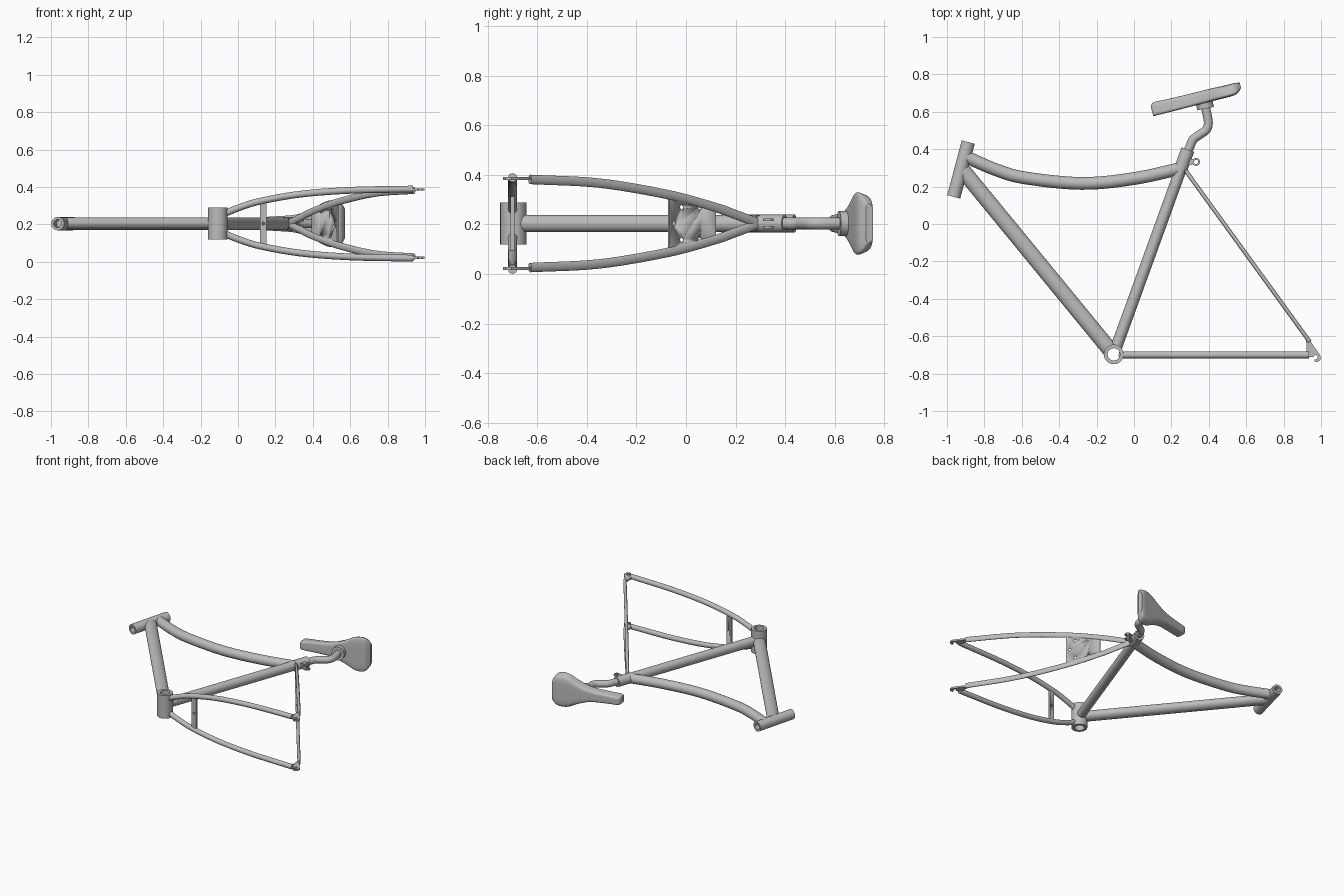
import bpy, bmesh
from math import sin, cos, pi, copysign
from mathutils import Vector, Matrix

cube = bpy.data.objects.get("Cube")
if cube:
    bpy.data.objects.remove(cube, do_unlink=True)

MID = 0.204                      # height of the frame's plane of symmetry
UP = Vector((0, 0, 1))
GREY = (0.5, 0.5, 0.5, 1)

metal = bpy.data.materials.new("plain grey")
metal.use_nodes = True
metal.diffuse_color = GREY
metal.node_tree.nodes["Principled BSDF"].inputs["Base Color"].default_value = GREY


def finish(name, bm):
    """Turn a bmesh into a shaded, coloured object."""
    bmesh.ops.recalc_face_normals(bm, faces=bm.faces)
    mesh = bpy.data.meshes.new(name)
    bm.to_mesh(mesh)
    bm.free()
    mesh.materials.append(metal)
    obj = bpy.data.objects.new(name, mesh)
    bpy.context.collection.objects.link(obj)
    bpy.ops.object.select_all(action='DESELECT')
    obj.select_set(True)
    bpy.context.view_layer.objects.active = obj
    bpy.ops.object.shade_smooth_by_angle(angle=0.6)
    return obj


def loft(name, rings, cyclic=False):
    """Skin a list of rings, capped or joined end to start."""
    bm = bmesh.new()
    rows = [[bm.verts.new(p) for p in ring] for ring in rings]
    pairs = list(zip(rows, rows[1:]))
    if cyclic:
        pairs.append((rows[-1], rows[0]))
    else:
        bm.faces.new(rows[0])
        bm.faces.new(rows[-1])
    for a, b in pairs:
        for i in range(len(a)):
            j = (i + 1) % len(a)
            bm.faces.new((a[i], a[j], b[j], b[i]))
    return finish(name, bm)


def spline(points, steps=8):
    """Catmull-Rom curve through the points."""
    p = [Vector(q) for q in points]
    p = [2 * p[0] - p[1]] + p + [2 * p[-1] - p[-2]]
    out = []
    for a, b, c, d in zip(p, p[1:], p[2:], p[3:]):
        for k in range(steps):
            t = k / steps
            out.append(b + (c - a) * (t / 2) + (2 * a - 5 * b + 4 * c - d) * (t * t / 2)
                       + (3 * b - a - 3 * c + d) * (t ** 3 / 2))
    return out + [p[-2]]


def ring(center, axis, flat, tall, sides=28):
    """Ellipse across an axis: flat in the frame plane, tall along z."""
    axis = axis.normalized()
    n = axis.cross(UP if abs(axis.z) < 0.9 else Vector((0, 1, 0))).normalized()
    b = n.cross(axis)
    return [center + n * flat * cos(2 * pi * i / sides) + b * tall * sin(2 * pi * i / sides)
            for i in range(sides)]


def tube(name, points, flat, tall=None):
    path = spline(points) if len(points) > 2 else [Vector(p) for p in points]
    last = len(path) - 1
    return loft(name, [ring(p, path[min(i + 1, last)] - path[max(i - 1, 0)], flat, tall or flat)
                       for i, p in enumerate(path)])


def pipe(name, a, b, outer, inner, depth=None):
    """Straight pipe, bored through or to a depth at each end."""
    a, b = Vector(a), Vector(b)
    d = (b - a).normalized()
    stops = [(a, inner), (a, outer), (b, outer), (b, inner)]
    if depth:
        stops = [(a + d * depth, inner)] + stops + [(b - d * depth, inner)]
    return loft(name, [ring(c, d, r, r) for c, r in stops], cyclic=not depth)


def plate(name, outline, thick, matrix, holes=(), radius=0.01):
    """Flat outline extruded about its own plane, with drilled holes."""
    bm = bmesh.new()
    face = bm.faces.new([bm.verts.new((x, y, -thick / 2)) for x, y in outline])
    new = bmesh.ops.extrude_face_region(bm, geom=[face])["geom"]
    bmesh.ops.translate(bm, vec=(0, 0, thick),
                        verts=[v for v in new if isinstance(v, bmesh.types.BMVert)])
    bm.transform(matrix)
    obj = finish(name, bm)
    if holes:
        bm = bmesh.new()
        for x, y in holes:
            bmesh.ops.create_cone(bm, cap_ends=True, segments=20, radius1=radius, radius2=radius,
                                  depth=0.1, matrix=matrix @ Matrix.Translation((x, y, 0)))
        cutter = finish("hole_cutter", bm)
        cutter.hide_render = True
        mod = obj.modifiers.new("holes", 'BOOLEAN')
        mod.object = cutter
        mod.solver = 'EXACT'
        bpy.context.view_layer.objects.active = obj
        bpy.ops.object.modifier_apply(modifier=mod.name)
        bpy.data.objects.remove(cutter, do_unlink=True)
    return obj


def frame_axes(x, y, origin):
    """Matrix whose local x and y run along the given directions."""
    x, y = Vector(x).normalized(), Vector(y).normalized()
    m = Matrix((x, y, x.cross(y))).transposed().to_4x4()
    return Matrix.Translation(origin) @ m


def flat_points(points):
    return [(x, y, MID) for x, y in points]


# Main frame
pipe("head_tube", (-0.964, 0.145, MID), (-0.886, 0.438, MID), 0.036, 0.022, 0.06)
pipe("bottom_bracket_shell", (-0.108, -0.697, MID - 0.085), (-0.108, -0.697, MID + 0.085),
     0.053, 0.033)
tube("down_tube", flat_points([(-0.914, 0.285), (-0.129, -0.672)]), 0.042, 0.034)
tube("top_tube", flat_points([(-0.9, 0.36), (-0.74, 0.291), (-0.585, 0.247), (-0.28, 0.217),
                              (0, 0.243), (0.265, 0.3)]), 0.034)
tube("seat_tube", flat_points([(-0.094, -0.657), (0.262, 0.325)]), 0.031, 0.034)
pipe("seat_collar", (0.252, 0.3, MID), (0.288, 0.398, MID), 0.036, 0.022, 0.02)

# Collar clamp ears
for side, word in ((1, "left"), (-1, "right")):
    z = MID + side * 0.016
    pipe(word + "_clamp_ear", (0.332, 0.332, z - 0.005), (0.332, 0.332, z + 0.005), 0.021, 0.011)
    plate(word + "_clamp_tab", [(0.27, 0.31), (0.315, 0.318), (0.315, 0.346), (0.28, 0.355)],
          0.01, Matrix.Translation((0, 0, z)))

# Seat post and its head
tube("seat_post", flat_points([(0.276, 0.365), (0.297, 0.41), (0.317, 0.452), (0.35, 0.477),
                               (0.387, 0.505), (0.397, 0.548), (0.382, 0.625)]), 0.024)
tube("saddle_clamp", flat_points([(0.383, 0.617), (0.376, 0.65)]), 0.045, 0.05)

# Saddle: stations are length, half width, bottom, top
along, lift = Vector((0.969, 0.247, 0)), Vector((-0.247, 0.969, 0))
nose = Vector((0.103, 0.576, MID))
stations = [(0, 0.027, 0, 0.052), (0.02, 0.036, 0, 0.072), (0.1, 0.041, 0, 0.07),
            (0.22, 0.052, 0, 0.068), (0.31, 0.087, 0, 0.068), (0.38, 0.125, 0, 0.066),
            (0.43, 0.133, 0, 0.065), (0.465, 0.122, 0.006, 0.065), (0.492, 0.085, 0.03, 0.06)]


def saddle_ring(s, sides=40):
    pts = []
    for i in range(sides):
        a = 2 * pi * (i + 0.5) / sides
        c, h = (copysign(abs(f) ** 0.4, f) for f in (cos(a), sin(a)))
        width = s[1] * c * (0.9 - 0.1 * h)
        pts.append(nose + along * s[0] + lift * ((s[2] + s[3]) / 2 + h * (s[3] - s[2]) / 2)
                   + UP * width)
    return pts


loft("saddle", [saddle_ring(s) for s in spline(stations, 5)])

# Rear stays and dropouts, mirrored about the frame plane
chain_path = [(-0.075, 0.052), (0.0, 0.083), (0.115, 0.119), (0.33, 0.157), (0.6, 0.178),
              (0.935, 0.185)]
seat_path = [(0.285, 0.004), (0.2, 0.036), (0.115, 0.066), (-0.075, 0.117), (-0.35, 0.163),
             (-0.63, 0.178)]
dropout = [(0.92, -0.615), (0.945, -0.63), (0.998, -0.705), (0.996, -0.728), (0.98, -0.739),
           (0.964, -0.735), (0.966, -0.725), (0.98, -0.722), (0.981, -0.705), (0.968, -0.698),
           (0.96, -0.71), (0.925, -0.71)]
for side, word in ((1, "left"), (-1, "right")):
    tube(word + "_chain_stay", [(x, -0.7, MID + side * w) for x, w in chain_path], 0.018)
    tube(word + "_seat_stay", [(0.28 + (0.28 - y) * 0.725, y, MID + side * w)
                               for y, w in seat_path], 0.011, 0.019)
    plate(word + "_dropout", dropout, 0.012, Matrix.Translation((0, 0, MID + side * 0.182)))

# Bridges between the stays
plate("seat_stay_bridge", [(-0.117, -0.115), (0.117, -0.066), (0.117, 0.066), (-0.117, 0.115)],
      0.008, frame_axes((-0.587, 0.81, 0), UP, (0.465, 0.025, MID)),
      [(-0.053, -0.066), (-0.053, 0.066), (0.037, -0.066), (0.037, 0.066), (-0.092, 0)])
plate("chain_stay_bridge", [(-0.018, -0.122), (0.018, -0.122), (0.018, 0.122), (-0.018, 0.122)],
      0.016, frame_axes((1, 0, 0), UP, (0.135, -0.7, MID)), [(0, 0)], 0.008)
